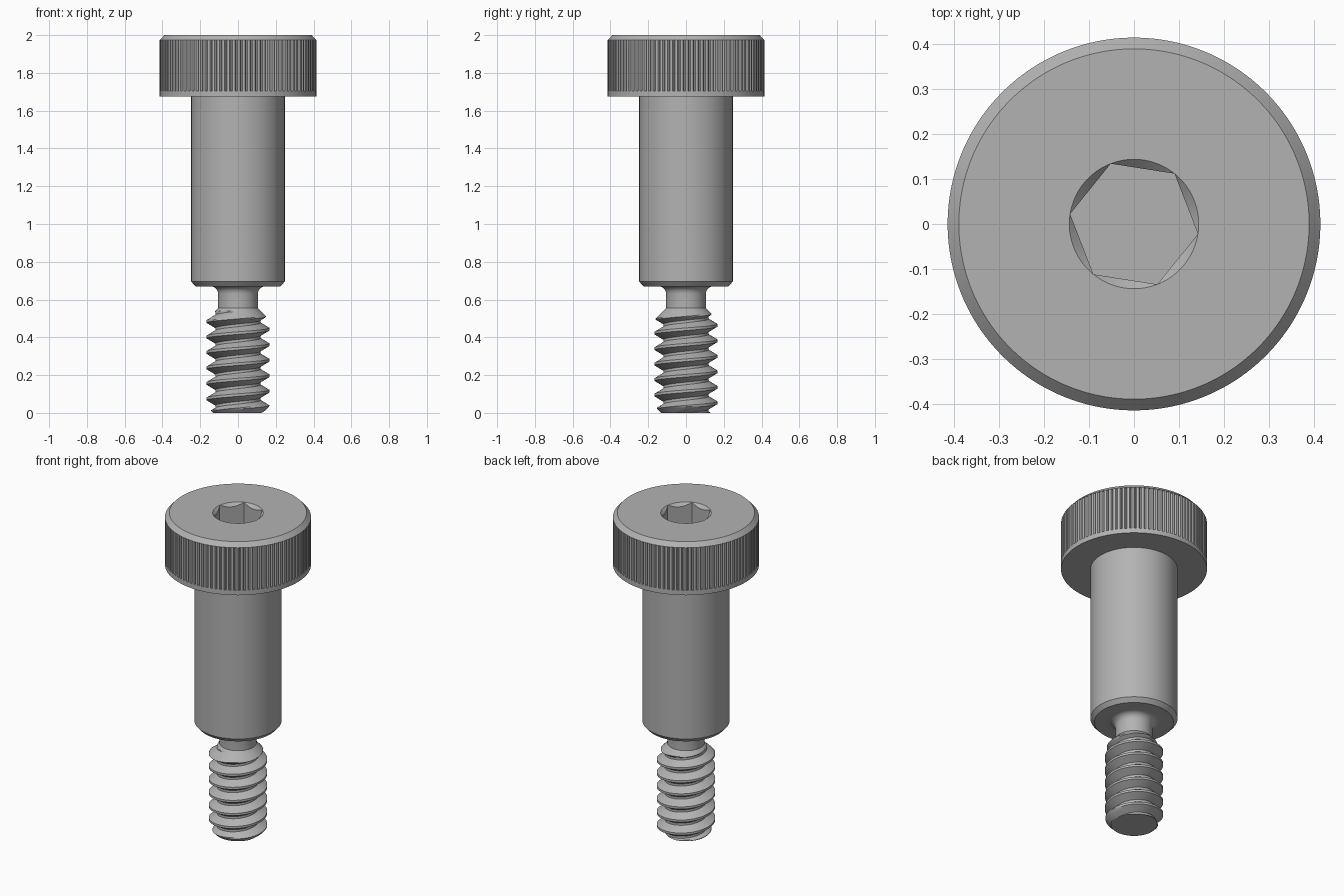
import bpy, bmesh
from math import sin, cos, pi, tau

cube = bpy.data.objects.get("Cube")
if cube:
    bpy.data.objects.remove(cube)

steel = bpy.data.materials.new("grey steel")
grey = (0.45, 0.45, 0.45, 1)
steel.use_nodes = True
steel.diffuse_color = grey
steel.node_tree.nodes["Principled BSDF"].inputs["Base Color"].default_value = grey


def finish(name, bm):
    """Clean the mesh, make the object, keep sharp edges."""
    bmesh.ops.remove_doubles(bm, verts=bm.verts[:], dist=1e-5)
    bmesh.ops.recalc_face_normals(bm, faces=bm.faces[:])
    mesh = bpy.data.meshes.new(name)
    bm.to_mesh(mesh)
    bm.free()
    mesh.materials.append(steel)
    ob = bpy.data.objects.new(name, mesh)
    bpy.context.collection.objects.link(ob)
    bpy.ops.object.select_all(action='DESELECT')
    ob.select_set(True)
    bpy.context.view_layer.objects.active = ob
    bpy.ops.object.shade_smooth_by_angle(angle=pi / 6)


def loft(name, rings, n, turn=0.0):
    """Join rings, each a function of index giving (radius, z); cap both ends."""
    bm = bmesh.new()
    loops = []
    for ring in rings:
        loop = []
        for i in range(n):
            r, z = ring(i)
            a = turn + tau * i / n
            loop.append(bm.verts.new((r * cos(a), r * sin(a), z)))
        loops.append(loop)
    for lo, hi in zip(loops, loops[1:]):
        for i in range(n):
            j = (i + 1) % n
            bm.faces.new((lo[i], lo[j], hi[j], hi[i]))
    bm.faces.new(loops[0][::-1])
    bm.faces.new(loops[-1])
    finish(name, bm)


def circle(r, z):
    return lambda i: (r, z)


# Head: collar, knurled band, top chamfer and hexagonal socket
TEETH = 96
N = TEETH * 4
HEAD_R, SOCKET_R = 0.415, 0.144


def knurl(z):
    return lambda i: (HEAD_R - (0.011 if i % 4 == 0 else 0), z)


def hex_radius(i):
    a = (tau * i / N) % (pi / 3)
    return SOCKET_R * cos(pi / 6) / cos(a - pi / 6)


def hex_rim(i):
    r = hex_radius(i)
    return r, 2 - (SOCKET_R - r)


loft("knurled_head", [
    circle(0.24, 1.675), circle(HEAD_R, 1.675), circle(HEAD_R, 1.705),
    knurl(1.705), knurl(1.973), circle(HEAD_R, 1.973),
    circle(0.39, 2), circle(SOCKET_R, 2), hex_rim,
    lambda i: (hex_radius(i), 1.83)], N, turn=-0.155)

# Shoulder with chamfered end, filleted into the relief neck
NECK_R, NECK_Z = 0.105, 0.555
fillet = [(NECK_R + 0.04 * (1 - cos(a)), 0.63 + 0.04 * sin(a))
          for a in (pi / 2 * k / 6 for k in range(7))]
profile = [(NECK_R, NECK_Z)] + fillet + [(0.225, 0.67), (0.2475, 0.695), (0.2475, 1.675)]
loft("shoulder_and_neck", [circle(r, z) for r, z in profile], 72)

# Thread: rows of a helical grid, trimmed by cones at both ends
PITCH, CREST, ROOT, CREST_Z = 0.082, 0.166, 0.12, 0.525
STEPS, COLS, TURNS = 12, 72, 9


def thread_point(col, row):
    a = tau * col / COLS
    start = CREST_Z - (TURNS - 1) * PITCH
    z = start + PITCH * (row / STEPS + col / COLS)
    z = min(max(z, 0), NECK_Z)
    u = ((z - CREST_Z) / PITCH - col / COLS) % 1
    d = min(u, 1 - u) * STEPS
    r = CREST - (CREST - ROOT) * min(max((d - 1) / 4, 0), 1)
    r = min(r, NECK_R + NECK_Z - z, 0.132 + z)
    return r * cos(a), r * sin(a), z


bm = bmesh.new()
rows = STEPS * (TURNS + 1)
grid = [[bm.verts.new(thread_point(c, r)) for r in range(rows + STEPS + 1)]
        for c in range(COLS)]
for c in range(COLS):
    for r in range(rows):
        nxt, up = ((c + 1) % COLS, 0 if c + 1 < COLS else STEPS)
        bm.faces.new((grid[c][r], grid[nxt][r + up],
                      grid[nxt][r + up + 1], grid[c][r + 1]))
bm.faces.new([column[0] for column in grid][::-1])
finish("screw_thread", bm)
